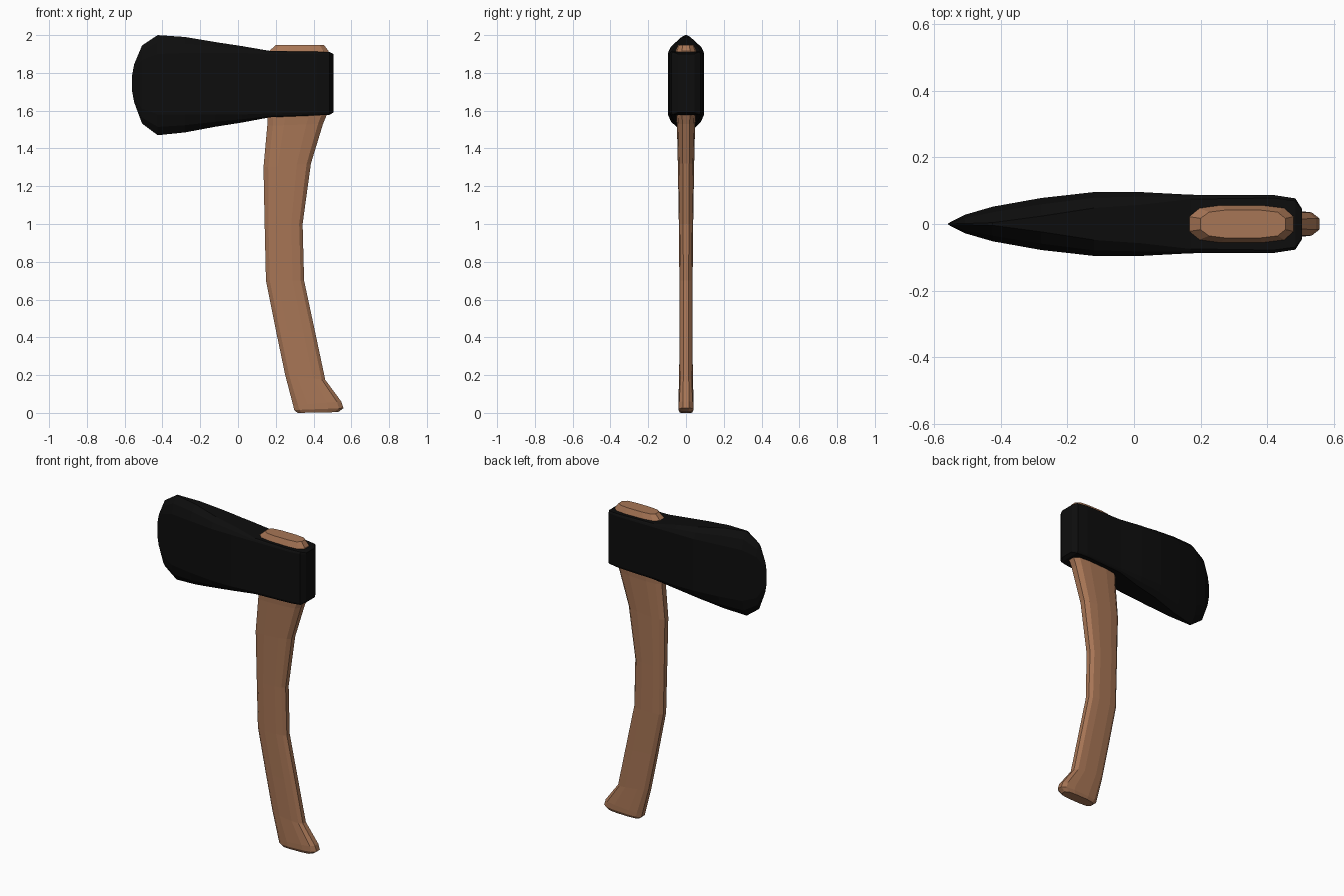
import bpy, bmesh


def material(name, rgb):
    m = bpy.data.materials.new(name)
    m.diffuse_color = (*rgb, 1)
    return m


def loft(name, rings, mat):
    """Skin a list of equal-length point rings and cap both ends."""
    bm = bmesh.new()
    loops = [[bm.verts.new(p) for p in ring] for ring in rings]
    n = len(loops[0])
    for a, b in zip(loops, loops[1:]):
        for i in range(n):
            j = (i + 1) % n
            bm.faces.new((a[i], a[j], b[j], b[i]))
    bm.faces.new(loops[0][::-1])
    bm.faces.new(loops[-1])
    bmesh.ops.remove_doubles(bm, verts=bm.verts, dist=0.0005)
    bmesh.ops.recalc_face_normals(bm, faces=bm.faces)
    me = bpy.data.meshes.new(name)
    bm.to_mesh(me)
    bm.free()
    me.materials.append(mat)
    ob = bpy.data.objects.new(name, me)
    bpy.context.collection.objects.link(ob)
    return ob


wood = material("brown wood", (0.39, 0.18, 0.092))
steel = material("black steel", (0.004, 0.004, 0.004))

# Handle: each station is left x, left z, right x, right z, half thickness
stations = [
    (0.315, 0.000, 0.530, 0.004, 0.032),
    (0.298, 0.015, 0.558, 0.025, 0.041),
    (0.292, 0.040, 0.547, 0.060, 0.041),
    (0.250, 0.200, 0.462, 0.175, 0.036),
    (0.200, 0.440, 0.410, 0.420, 0.035),
    (0.148, 0.700, 0.350, 0.700, 0.035),
    (0.141, 1.000, 0.342, 1.000, 0.038),
    (0.135, 1.300, 0.386, 1.320, 0.043),
    (0.155, 1.520, 0.450, 1.530, 0.048),
    (0.155, 1.580, 0.475, 1.590, 0.052),
    (0.165, 1.915, 0.480, 1.915, 0.056),
    (0.200, 1.948, 0.455, 1.948, 0.042),
]
# Half outline as fraction along the width and fraction of thickness
half = [(0, 0.4), (0.1, 0.85), (0.3, 1), (0.7, 1), (0.91, 0.85), (1, 0.4)]
outline = half + [(t, -s) for t, s in reversed(half)]
loft("handle", [[(xl + t * (xr - xl), s * w, zl + t * (zr - zl)) for t, s in outline]
                for xl, zl, xr, zr, w in stations], wood)

# Head: x, bottom, lower shoulder, upper shoulder, top, half thickness, flat share
sections = [
    (0.505, 1.590, 1.600, 1.890, 1.900, 0.046, 0.9),
    (0.485, 1.578, 1.590, 1.900, 1.910, 0.077, 0.9),
    (0.420, 1.575, 1.590, 1.900, 1.912, 0.087, 0.9),
    (0.170, 1.565, 1.585, 1.900, 1.916, 0.088, 0.85),
    (0.020, 1.537, 1.580, 1.905, 1.942, 0.096, 0.6),
    (-0.120, 1.515, 1.580, 1.905, 1.963, 0.096, 0.5),
    (-0.280, 1.485, 1.580, 1.905, 1.990, 0.078, 0.3),
    (-0.425, 1.470, 1.580, 1.900, 2.000, 0.052, 0.08),
    (-0.508, 1.532, 1.610, 1.870, 1.945, 0.028, 0.05),
    (-0.550, 1.645, 1.680, 1.810, 1.845, 0.007, 0.05),
    (-0.560, 1.700, 1.720, 1.770, 1.790, 0.001, 0.5),
]


def head_ring(x, bottom, low, high, top, w, f):
    m = w * (0.65 + 0.35 * f)
    side = [(w * f, top), (m, high + 0.6 * (top - high)), (w, high),
            (w, low), (m, low + 0.6 * (bottom - low)), (w * f, bottom)]
    return [(x, y, z) for y, z in side] + [(x, -y, z) for y, z in reversed(side)]


loft("axe_head", [head_ring(*s) for s in sections], steel)
